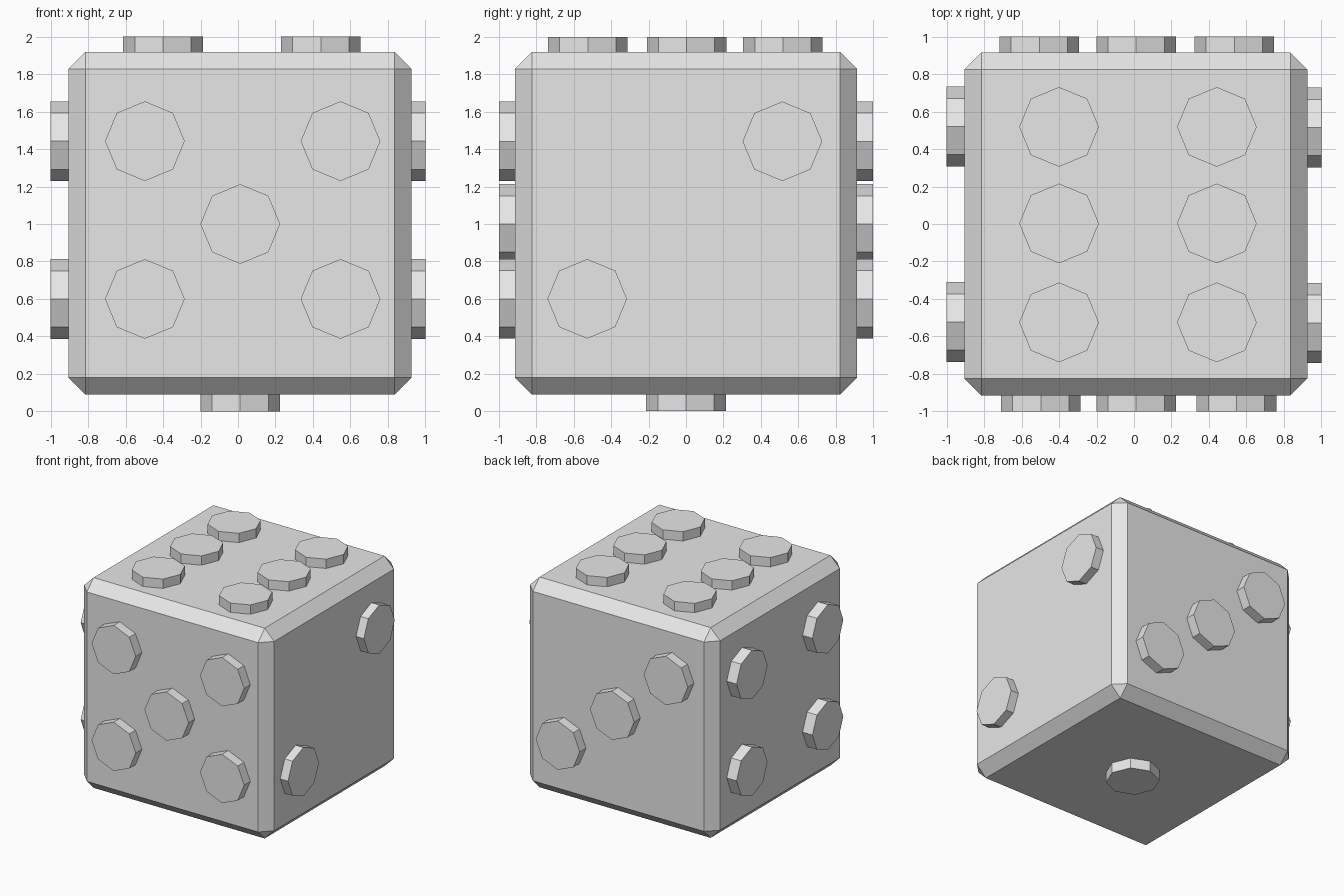
import bpy
import math
from mathutils import Vector

default_cube = bpy.data.objects.get("Cube")
if default_cube:
    bpy.data.objects.remove(default_cube, do_unlink=True)

# One plain material
grey = bpy.data.materials.new("light grey")
grey.use_nodes = True
grey.diffuse_color = (0.8, 0.8, 0.8, 1)
grey.node_tree.nodes["Principled BSDF"].inputs["Base Color"].default_value = (0.8, 0.8, 0.8, 1)

# Body: cube with flat chamfered edges
SIZE = 1.83
CENTRE = Vector((0.01, 0, 1.004))
bpy.ops.mesh.primitive_cube_add(size=SIZE, location=CENTRE)
body = bpy.context.object
body.name = "die_body"
body.data.materials.append(grey)
chamfer = body.modifiers.new("chamfer", 'BEVEL')
chamfer.width = 0.091
chamfer.segments = 1

# Pips: eight-sided studs, sunk slightly into the body
RADIUS = 0.2125
SUNK = 0.04


def add_pip(name, axis, side, u, v):
    """Stud on the face at side * axis; u, v are the other two coordinates in order."""
    inner = CENTRE[axis] + side * (SIZE / 2 - SUNK)
    outer = side + (1 if axis == 2 else 0)
    place = [u, v]
    place.insert(axis, (inner + outer) / 2)
    turn = [(0, math.pi / 2, 0), (math.pi / 2, 0, 0), (0, 0, 0)][axis]
    bpy.ops.mesh.primitive_cylinder_add(vertices=8, radius=RADIUS, depth=abs(outer - inner),
                                        location=place, rotation=turn)
    pip = bpy.context.object
    pip.name = name
    pip.data.materials.append(grey)


LOW, MID, HIGH = 0.6, 1.0, 1.442
faces = {
    "front": (1, -1, [(x, z) for x in (-0.497, 0.547) for z in (LOW, HIGH)] + [(0.012, MID)]),
    "back": (1, 1, [(-0.505, HIGH), (0.012, MID), (0.535, LOW)]),
    "right": (0, 1, [(0.515, HIGH), (-0.528, LOW)]),
    "left": (0, -1, [(y, z) for y in (-0.523, 0.52) for z in (LOW, HIGH)]),
    "top": (2, 1, [(x, y) for x in (-0.4, 0.442) for y in (-0.525, 0.003, 0.518)]),
    "bottom": (2, -1, [(0.012, 0)]),
}
for face, (axis, side, spots) in faces.items():
    for i, (u, v) in enumerate(spots):
        add_pip(f"{face}_pip_{i + 1}", axis, side, u, v)
